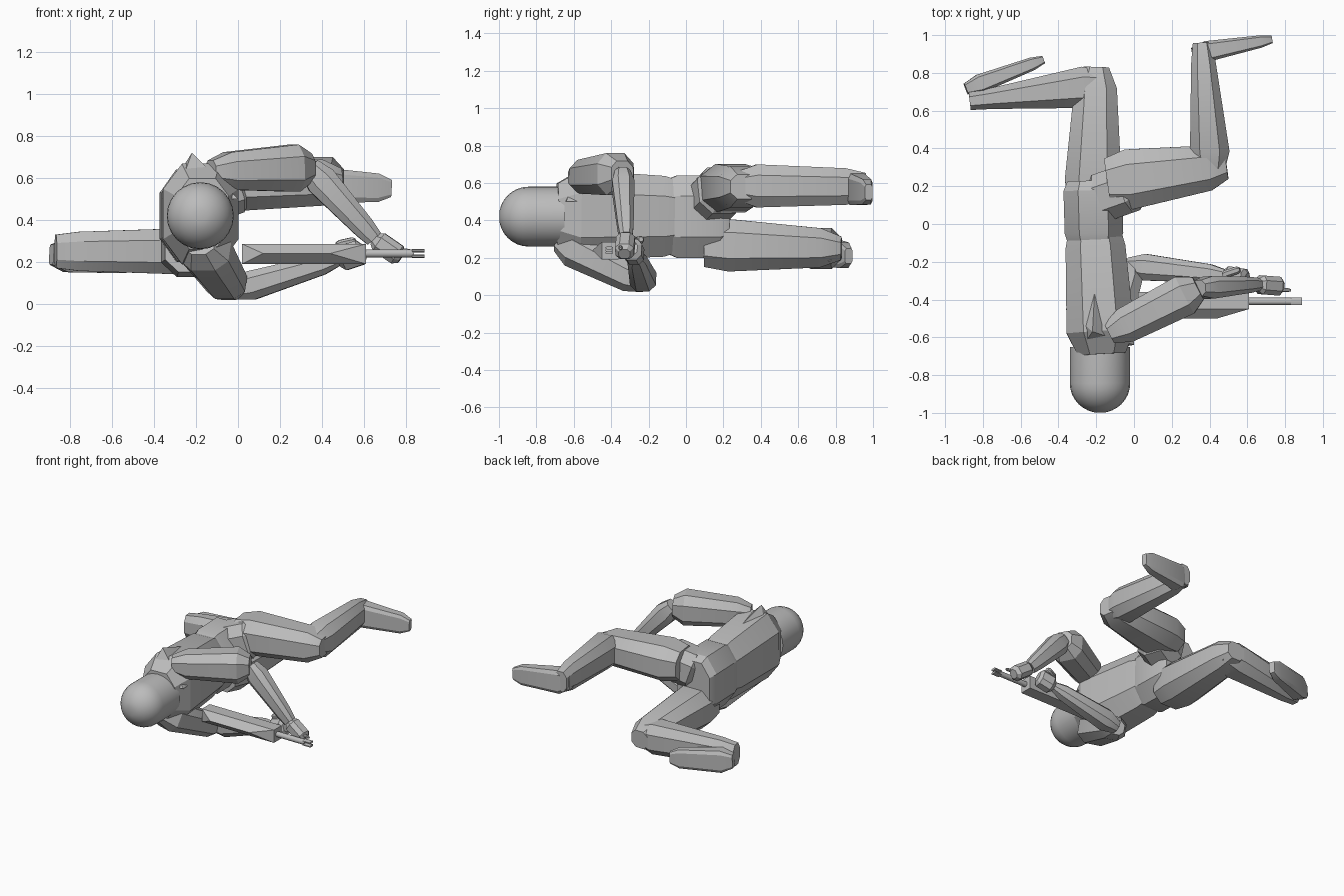
import bpy, bmesh, math
from mathutils import Vector

default_cube = bpy.data.objects.get("Cube")
if default_cube:
    bpy.data.objects.remove(default_cube)

GREY = (.5, .5, .5, 1)
grey = bpy.data.materials.new("plain grey")
grey.use_nodes = True
grey.diffuse_color = GREY
grey.node_tree.nodes["Principled BSDF"].inputs["Base Color"].default_value = GREY


def finish(name, bm, smooth_angle=25):
    bmesh.ops.recalc_face_normals(bm, faces=bm.faces)
    mesh = bpy.data.meshes.new(name)
    bm.to_mesh(mesh)
    bm.free()
    mesh.materials.append(grey)
    obj = bpy.data.objects.new(name, mesh)
    bpy.context.collection.objects.link(obj)
    bpy.ops.object.select_all(action='DESELECT')
    obj.select_set(True)
    bpy.context.view_layer.objects.active = obj
    bpy.ops.object.shade_smooth_by_angle(angle=math.radians(smooth_angle))


def circle(sides):
    turns = [math.tau * i / sides for i in range(sides)]
    return [(math.cos(t), math.sin(t)) for t in turns]


def chamfered_box(k):
    return [(1, -k), (1, k), (k, 1), (-k, 1), (-1, k), (-1, -k), (-k, -1), (k, -1)]


def loft(name, start, end, rings, profile, smooth_angle=25):
    """Skin a profile from start to end; each ring is fraction, half width, half height."""
    start, end = Vector(start), Vector(end)
    along = (end - start).normalized()
    side = along.cross(Vector((0, 0, 1))).normalized()
    up = side.cross(along)
    bm = bmesh.new()
    loops = []
    for fraction, width, height in rings:
        centre = start.lerp(end, fraction)
        loops.append([bm.verts.new(centre + side * width * u + up * height * v)
                      for u, v in profile])
    count = len(profile)
    for near, far in zip(loops, loops[1:]):
        for i in range(count):
            j = (i + 1) % count
            bm.faces.new((near[i], near[j], far[j], far[i]))
    bm.faces.new(loops[0])
    bm.faces.new(loops[-1])
    finish(name, bm, smooth_angle)


def limb(name, start, end, width, height, taper=(1, 1), tips=(.6, .6), chamfer=.5):
    """Chamfered segment; taper narrows its width and height, tips pinch its two ends."""
    far_width, far_height = width * taper[0], height * taper[1]
    rings = [(0, width * tips[0], height * tips[0]), (.18, width, height),
             (.85, far_width, far_height), (1, far_width * tips[1], far_height * tips[1])]
    loft(name, start, end, rings, chamfered_box(chamfer))


def tube(name, start, end, radius):
    loft(name, start, end, [(0, radius, radius), (1, radius, radius)], circle(10), 40)


def hull(name, points):
    bm = bmesh.new()
    for point in points:
        bm.verts.new(point)
    bmesh.ops.convex_hull(bm, input=bm.verts)
    finish(name, bm)


# Head: a short cylinder closed by a dome of the same radius
head_radius = .16
head_rings = [(0, head_radius, head_radius)]
for step in range(8):
    bend = step * math.pi / 16
    radius = head_radius * math.cos(bend)
    head_rings.append((.55 + .45 * math.sin(bend), radius, radius))
loft("head", (-.18, -.65, .42), (-.18, -1, .42), head_rings, circle(24), 40)

# Body
limb("torso", (-.17, -.69, .43), (-.21, -.02, .42), .18, .24, taper=(.88, .9), tips=(.7, .85))
limb("pelvis", (-.21, -.11, .42), (-.22, .23, .42), .155, .22, tips=(.88, .85))
limb("left_hip", (-.2, .13, .5), (0, .2, .57), .13, .13, tips=(.7, .8))
hull("left_shoulder_cap", [(-.22, -.57, .72), (-.36, -.45, .5), (-.3, -.69, .5),
                           (0, -.64, .5), (-.02, -.4, .5), (-.2, -.2, .6)])

# Left arm
left_elbow = (.34, -.34, .65)
left_wrist = (.65, -.32, .31)
limb("left_upper_arm", (-.13, -.58, .63), left_elbow, .095, .09, taper=(1.15, 1.25))
limb("left_forearm", left_elbow, left_wrist, .06, .075, taper=(.7, .7), tips=(.7, .8))
limb("left_hand", left_wrist, (.78, -.33, .22), .05, .05)
limb("left_finger", (.74, -.35, .26), (.83, -.35, .25), .01, .01)

# Right arm
right_elbow = (-.03, -.22, .06)
right_wrist = (.48, -.27, .21)
limb("right_upper_arm", (-.18, -.67, .29), right_elbow, .12, .1, taper=(.8, .8))
limb("right_forearm", right_elbow, right_wrist, .07, .07, taper=(.7, .7))
limb("right_hand", right_wrist, (.6, -.29, .25), .05, .06)
limb("right_thumb", (.47, -.27, .28), (.56, -.24, .3), .02, .02)

# Rifle: body with a ridged side, barrel and split muzzle
bore_y, bore_z = -.41, .24
corners = [(x, y, z) for x in (.02, .61) for y in (-.45, -.36) for z in (.19, .285)]
ridge = [(x, -.5, bore_z) for x in (.12, .44)]
hull("rifle_body", corners + ridge)
tube("barrel", (.6, bore_y, bore_z), (.84, bore_y, bore_z), .02)
for label, offset in (("upper", .013), ("lower", -.013)):
    prong_z = bore_z + offset
    limb(label + "_muzzle_prong", (.83, bore_y, prong_z), (.89, bore_y, prong_z),
         .02, .008, tips=(1, 1))

# Left leg
limb("left_thigh", (-.14, .22, .57), (.49, .31, .58), .16, .13, taper=(.75, .85), tips=(.8, .6))
limb("left_shin", (.41, .25, .585), (.36, .96, .58), .105, .115, taper=(.62, .85), tips=(.6, .75))
limb("left_foot", (.31, .9, .57), (.73, .977, .55), .055, .085, taper=(.6, .8), chamfer=.7)

# Right leg
limb("right_thigh", (-.22, .1, .27), (-.2, .83, .25), .15, .14, taper=(.75, .75), tips=(.85, .6))
limb("right_shin", (-.13, .74, .25), (-.87, .65, .25), .11, .11, taper=(.5, .85), tips=(.6, .85))
limb("right_foot", (-.89, .715, .235), (-.48, .87, .21), .05, .08, taper=(.7, .85), chamfer=.7)
